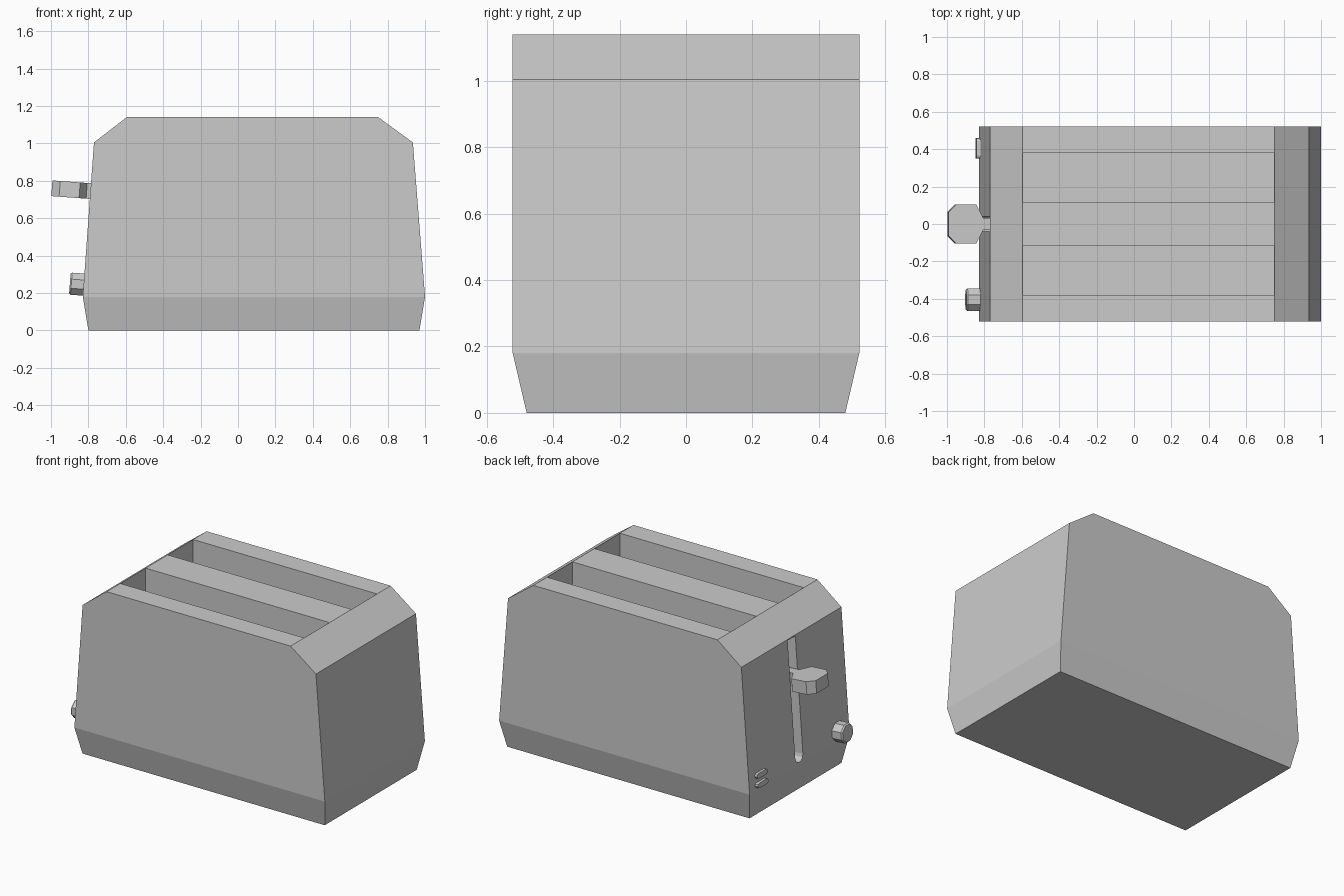
import bpy, bmesh
from math import sin, cos, pi, atan2
from mathutils import Matrix, Vector

if "Cube" in bpy.data.objects:
    bpy.data.objects.remove(bpy.data.objects["Cube"])

TILT = atan2(0.06, 0.825)                       # lean of the control end
UP = Vector((sin(TILT), 0, cos(TILT)))
OUT = Vector((-cos(TILT), 0, sin(TILT)))
SIDE = Vector((0, 1, 0))


def on_face(y, z):
    """Point on the sloping control end at a given y and height."""
    return Vector((-0.83 + 0.06 * (z - 0.18) / 0.825, y, z))


def loft(name, rings):
    """Closed solid through rings of equal point count."""
    bm = bmesh.new()
    rows = [[bm.verts.new(p) for p in r] for r in rings]
    n = len(rows[0])
    for a, b in zip(rows, rows[1:]):
        for i in range(n):
            j = (i + 1) % n
            bm.faces.new((a[i], a[j], b[j], b[i]))
    bm.faces.new(rows[0][::-1])
    bm.faces.new(rows[-1])
    bmesh.ops.recalc_face_normals(bm, faces=bm.faces)
    me = bpy.data.meshes.new(name)
    bm.to_mesh(me)
    bm.free()
    ob = bpy.data.objects.new(name, me)
    bpy.context.collection.objects.link(ob)
    return ob


def prism(name, pts, origin, u, v, w, levels):
    """Outline pts in (u, v), swept along w; levels are (distance, scale)."""
    return loft(name, [[origin + u * (a * s) + v * (b * s) + w * d for a, b in pts]
                       for d, s in levels])


def rect(x0, x1, y0, y1, z):
    return [(x0, y0, z), (x1, y0, z), (x1, y1, z), (x0, y1, z)]


def arc(cx, cy, r, a0, a1, n):
    return [(cx + r * cos(a0 + (a1 - a0) * i / n), cy + r * sin(a0 + (a1 - a0) * i / n))
            for i in range(n + 1)]


# Body shell
body = loft("body", [rect(-0.80, 0.97, -0.48, 0.48, 0),
                     rect(-0.83, 1.0, -0.522, 0.522, 0.18),
                     rect(-0.77, 0.935, -0.522, 0.522, 1.005),
                     rect(-0.595, 0.75, -0.522, 0.522, 1.14)])

# Bread slots and lever track, cut from the body
cutters = [loft("bread_slot_cutter", [rect(-0.594, 0.749, y, y + 0.265, z) for z in (0.3, 1.3)])
           for y in (-0.38, 0.115)]
track = [(0.04, 0.765)] + [(-0.04, 0.765)] + arc(0, 0, 0.04, pi, 2 * pi, 6)
cutters.append(prism("lever_track_cutter", track, on_face(0, 0.235), SIDE, UP, OUT,
                     [(-0.07, 1), (0.05, 1)]))
for c in cutters:
    c.hide_render = True
    m = body.modifiers.new(c.name, 'BOOLEAN')
    m.operation, m.solver, m.object = 'DIFFERENCE', 'EXACT', c
dg = bpy.context.evaluated_depsgraph_get()
cut_mesh = bpy.data.meshes.new_from_object(body.evaluated_get(dg))
body.modifiers.clear()
body.data = cut_mesh
for c in cutters:
    bpy.data.objects.remove(c)

# Lever: stem widening into a chamfered paddle
half = [(-0.07, 0.032), (0.02, 0.032), (0.058, 0.105), (0.165, 0.105), (0.207, 0.063)]
outline = half + [(a, -b) for a, b in reversed(half)]
prism("lever", outline, on_face(0, 0.745), OUT, SIDE, UP, [(-0.042, 1), (0.042, 1)])

# Browning dial
dial = arc(0, 0, 0.064, pi / 8, pi / 8 + 2 * pi, 8)[:-1]
prism("browning_dial", dial, on_face(-0.405, 0.245), SIDE, UP, OUT,
      [(-0.01, 1), (0.066, 1), (0.074, 0.88)])

# Two small pill-shaped buttons
pill = arc(0.04, 0, 0.016, -pi / 2, pi / 2, 4) + arc(-0.04, 0, 0.016, pi / 2, 1.5 * pi, 4)
for i, z in enumerate((0.213, 0.275)):
    prism(f"button_{i + 1}", pill, on_face(0.405, z), SIDE, UP, OUT, [(-0.01, 1), (0.02, 1)])
